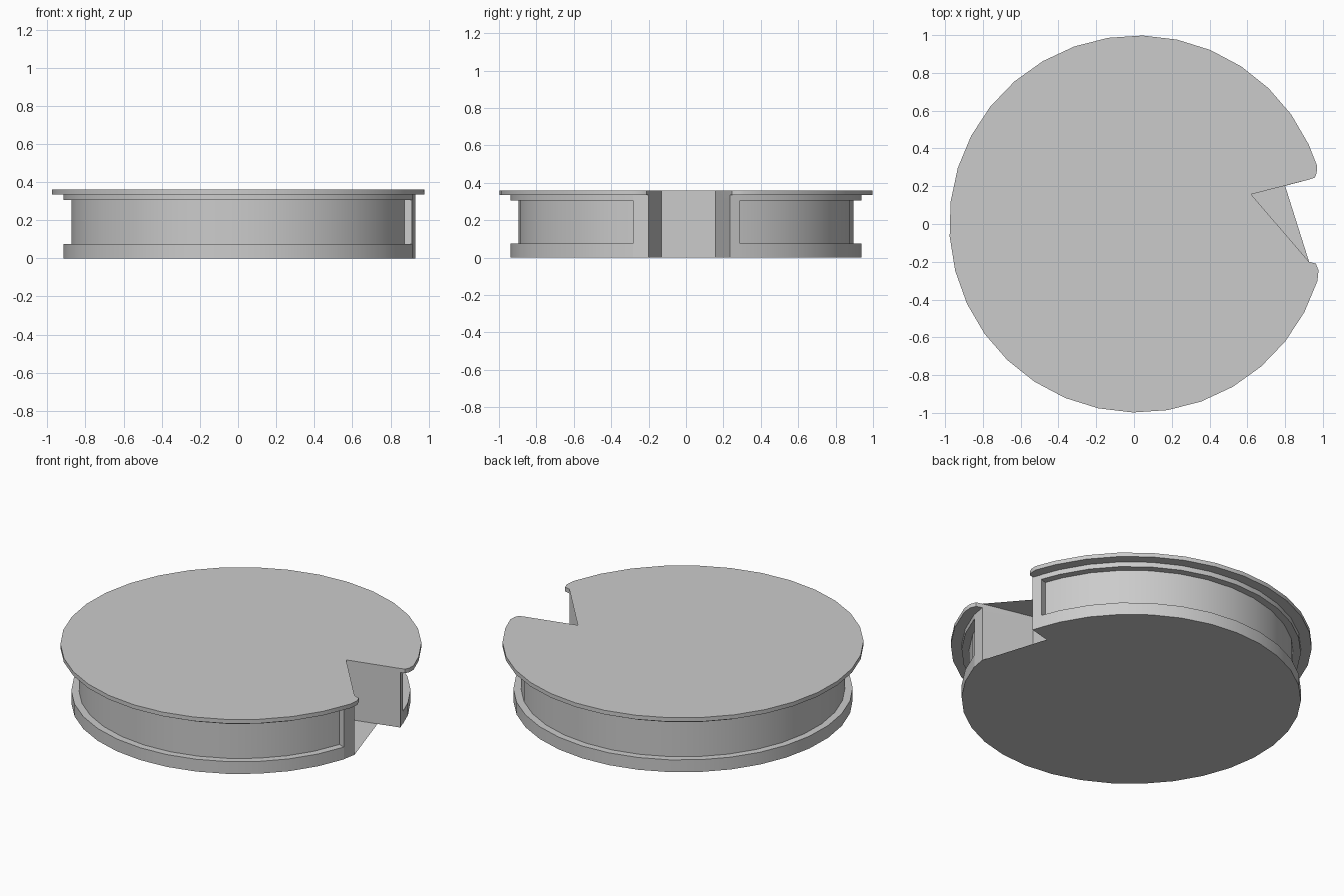
import bpy
import bmesh
from math import sin, cos, radians

if "Cube" in bpy.data.objects:
    bpy.data.objects.remove(bpy.data.objects["Cube"])

CX = 0.02            # disc axis
STEP = 360 / 34      # facet angle
ARC = [25 + STEP * k for k in range(30)]
START, END = 18.0, 342.4   # ends of the side recess


def polar(r, a):
    return (CX + r * cos(radians(a)), r * sin(radians(a)))


def outline(r_end, r_arc, upper, lower):
    """Counter-clockwise loop: corner, recess end, arc, recess end, corner, notch back."""
    pts = list(upper)
    pts += [polar(r_end, START), polar(r_arc, START)]
    pts += [polar(r_arc, a) for a in ARC]
    pts += [polar(r_arc, END), polar(r_end, END)]
    return pts + list(lower) + [(0.62, -0.13), (0.62, 0.157)]


# Loops for the rim, the recessed band and the wider lid with rounded corners
up, low = (0.93, 0.236), (0.927, -0.2)
rim = outline(0.936, 0.938, [up] * 3, [low] * 3)
band = outline(0.936, 0.896, [up] * 3, [low] * 3)
lid = outline(0.998, 0.998,
              [up, (0.956, 0.245), (0.967, 0.268)],
              [(0.977, -0.245), (0.963, -0.21), low])

bm = bmesh.new()


def add_loop(pts, z):
    return [bm.verts.new((x, y, z)) for x, y in pts]


# Stack the loops from the base up to the lid
layers = [(rim, 0), (rim, 0.075), (band, 0.075), (band, 0.305),
          (rim, 0.305), (rim, 0.335), (lid, 0.335), (lid, 0.36)]
loops = [add_loop(p, z) for p, z in layers]
n = len(rim)
for a, b in zip(loops, loops[1:]):
    for i in range(n):
        j = (i + 1) % n
        bm.faces.new((a[i], a[j], b[j], b[i]))

# Lid face covers one corner of the notch; base face covers most of it
bm.faces.new(loops[-1][:-2] + loops[-1][-1:])
base = loops[0][:-2] + [bm.verts.new((0.80, 0.202, 0))]
bm.faces.new(base[::-1])
bmesh.ops.remove_doubles(bm, verts=bm.verts[:], dist=0.0005)

mesh = bpy.data.meshes.new("notched_disc")
bm.to_mesh(mesh)
bm.free()
disc = bpy.data.objects.new("notched_disc", mesh)
bpy.context.collection.objects.link(disc)
bpy.context.view_layer.objects.active = disc
disc.select_set(True)
bpy.ops.object.shade_smooth_by_angle(angle=radians(30))
